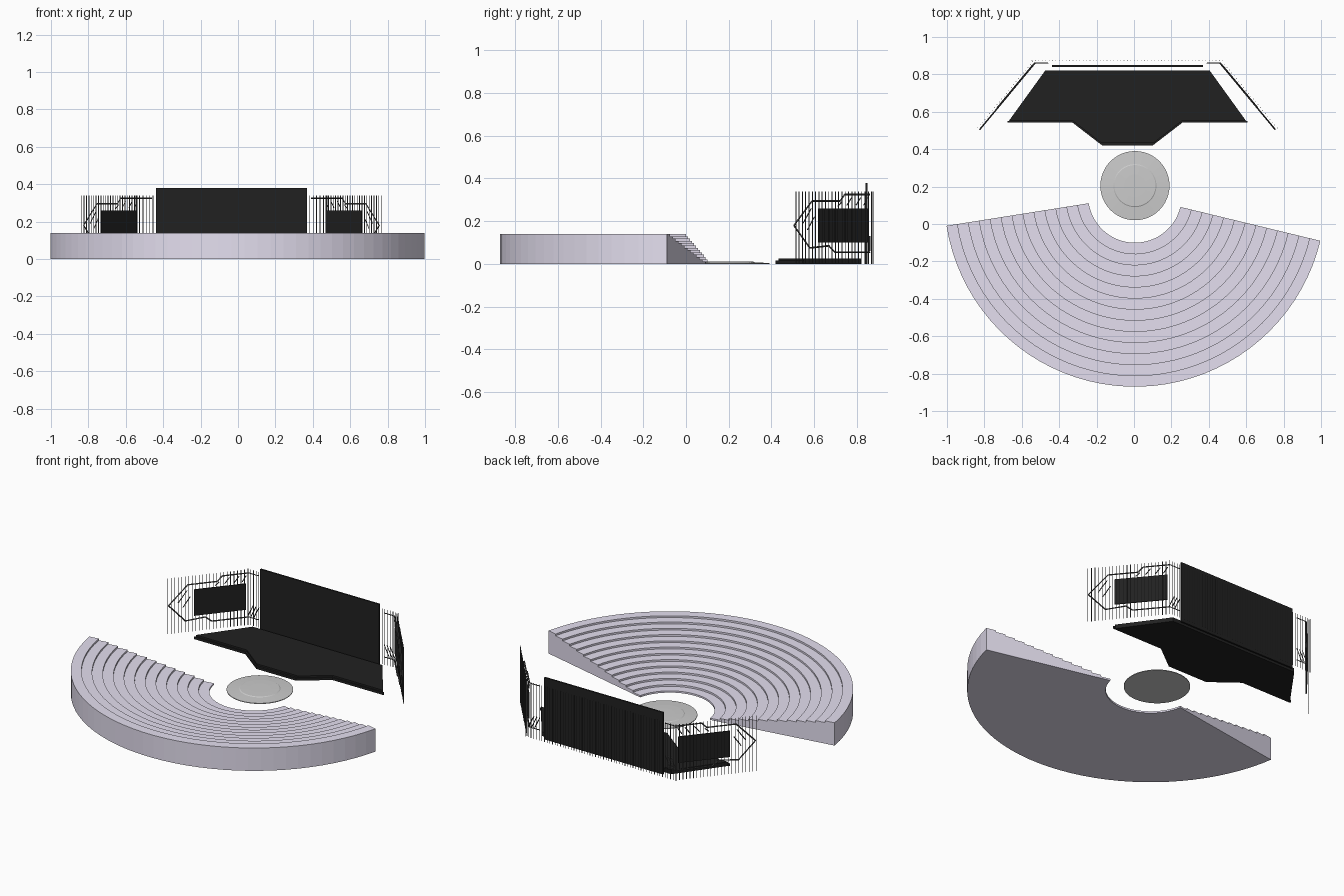
import bpy, bmesh, math
from mathutils import Vector

if "Cube" in bpy.data.objects:
    bpy.data.objects.remove(bpy.data.objects["Cube"])

MID = -0.035          # stage symmetry axis
CX = 0.005            # axis of seating and orchestra


def material(name, rgb):
    m = bpy.data.materials.new(name)
    m.diffuse_color = (*rgb, 1)
    m.use_nodes = True
    m.node_tree.nodes["Principled BSDF"].inputs["Base Color"].default_value = m.diffuse_color
    return m


LAVENDER = material("seat_stone", (0.78, 0.74, 0.87))
BLACK = material("stage_black", (0.015, 0.015, 0.015))
STEEL = material("dark_steel", (0.08, 0.08, 0.08))


def finish(bm, name, mat=None):
    bmesh.ops.recalc_face_normals(bm, faces=bm.faces)
    me = bpy.data.meshes.new(name)
    bm.to_mesh(me)
    bm.free()
    ob = bpy.data.objects.new(name, me)
    bpy.context.collection.objects.link(ob)
    if mat:
        me.materials.append(mat)
    return ob


def sweep(name, profile, cx, cy, a0, a1, steps, mat=None):
    """Revolve a closed (radius, z) profile through an arc, with capped ends."""
    bm = bmesh.new()
    rings = []
    for i in range(steps + 1):
        a = math.radians(a0 + (a1 - a0) * i / steps)
        rings.append([bm.verts.new((cx + r * math.cos(a), cy + r * math.sin(a), z))
                      for r, z in profile])
    n = len(profile)
    for p, q in zip(rings, rings[1:]):
        for k in range(n):
            bm.faces.new((p[k], p[(k + 1) % n], q[(k + 1) % n], q[k]))
    bm.faces.new(rings[0])
    bm.faces.new(rings[-1])
    return finish(bm, name, mat)


def slab(name, pts, z0, z1, mat):
    bm = bmesh.new()
    f = bm.faces.new([bm.verts.new((x, y, z0)) for x, y in pts])
    ext = bmesh.ops.extrude_face_region(bm, geom=[f])
    bmesh.ops.translate(bm, vec=(0, 0, z1 - z0),
                        verts=[v for v in ext["geom"] if isinstance(v, bmesh.types.BMVert)])
    return finish(bm, name, mat)


def bar(bm, a, b, r):
    """Square bar between two points."""
    a, b = Vector(a), Vector(b)
    d = b - a
    mat = d.to_track_quat('Z', 'Y').to_matrix().to_4x4()
    mat.translation = (a + b) / 2
    bmesh.ops.create_cone(bm, cap_ends=True, segments=4, radius1=r, radius2=r,
                          depth=d.length, matrix=mat)


# Stepped seating bowl
ROWS, R0, R1, TOP = 13, 0.25, 1.02, 0.14
profile = [(R0, 0)]
for i in range(ROWS):
    z = TOP * (i + 1) / ROWS
    profile += [(R0 + (R1 - R0) * i / ROWS, z), (R0 + (R1 - R0) * (i + 1) / ROWS, z)]
profile.append((R1, 0))
sweep("tiered_seating", profile, CX, 0.15, 189, 346.4, 40, LAVENDER)

# Shallow domed orchestra disc
bm = bmesh.new()
prev = None
loop0 = None
for r, z in ((0.185, 0), (0.185, 0.004), (0.115, 0.008), (0.11, 0.011), (0.06, 0.012)):
    ring = [bm.verts.new((CX + r * math.cos(math.tau * i / 48),
                          0.205 + r * math.sin(math.tau * i / 48), z)) for i in range(48)]
    if prev:
        for i in range(48):
            j = (i + 1) % 48
            bm.faces.new((prev[i], prev[j], ring[j], ring[i]))
    else:
        bm.faces.new(ring)
    prev = ring
bm.faces.new(prev)
finish(bm, "orchestra_disc")


# Stage floor with lower front lip
def mirrored(half):
    return [(MID + x, y) for x, y in half] + [(MID - x, y) for x, y in reversed(half)]


slab("stage_floor", mirrored([(0.14, 0.433), (0.29, 0.55), (0.635, 0.55), (0.44, 0.82)]),
     0, 0.025, BLACK)
slab("stage_front_step", mirrored([(0.135, 0.42), (0.295, 0.543), (0.643, 0.543), (0.64, 0.552)]),
     0, 0.015, BLACK)

# Back wall screen
slab("back_screen", mirrored([(0.403, 0.84), (0.403, 0.85)]), 0, 0.38, BLACK)

# Row of thin upright rods behind the screen
bm = bmesh.new()
for i in range(57):
    x = MID - 0.51 + 1.02 * i / 56
    bar(bm, (x, 0.876, 0), (x, 0.876, 0.34), 0.0022)
finish(bm, "rear_rods", STEEL)

# Folded side wings: rods, screen and outlined frame
INNER, OUTER = Vector((0.495, 0.86)), Vector((0.79, 0.505))
ALONG = (OUTER - INNER)
OUT = Vector((-ALONG.y, ALONG.x)).normalized()
FRAME = [(0, 0.325), (0.33, 0.325), (0.39, 0.295), (0.76, 0.295), (1, 0.18),
         (0.79, 0.075), (0.54, 0.085), (0.46, 0.055), (0, 0.055)]
BRACES = [((0.88, 0.19), (0.77, 0.26)), ((0.82, 0.16), (0.73, 0.22)),
          ((0.30, 0.275), (0.24, 0.31)), ((0.18, 0.275), (0.12, 0.31)),
          ((0.42, 0.27), (0.37, 0.29)), ((0.08, 0.275), (0.03, 0.31))]

for side, label in ((-1, "left"), (1, "right")):
    def at(t, z, off=0.0):
        p = INNER + ALONG * t + OUT * off
        return (MID + side * p.x, p.y, z)

    bm = bmesh.new()
    for i in range(24):
        t = i / 23
        bar(bm, at(t, 0, 0.014), at(t, 0.34, 0.014), 0.0022)
    finish(bm, label + "_wing_rods", STEEL)

    bm = bmesh.new()
    for (t0, z0), (t1, z1) in zip(FRAME, FRAME[1:]):
        bar(bm, at(t0, z0), at(t1, z1), 0.004)
    for (t0, z0), (t1, z1) in BRACES:
        bar(bm, at(t0, z0), at(t1, z1), 0.003)
    # short return panel beside the back screen
    for z in (0.325, 0.055):
        bar(bm, at(0, z), (MID + side * 0.425, 0.86, z), 0.003)
    for k in range(3):
        x = MID + side * (0.50 - 0.02 * k)
        bar(bm, (x, 0.86, 0.06), (x - side * 0.035, 0.86, 0.13), 0.003)
    finish(bm, label + "_wing_frame", STEEL)

    a, b = at(0.03, 0), at(0.68, 0)
    c, d = at(0.68, 0, 0.006), at(0.03, 0, 0.006)
    slab(label + "_wing_screen", [p[:2] for p in (a, b, c, d)], 0.10, 0.26, BLACK)
